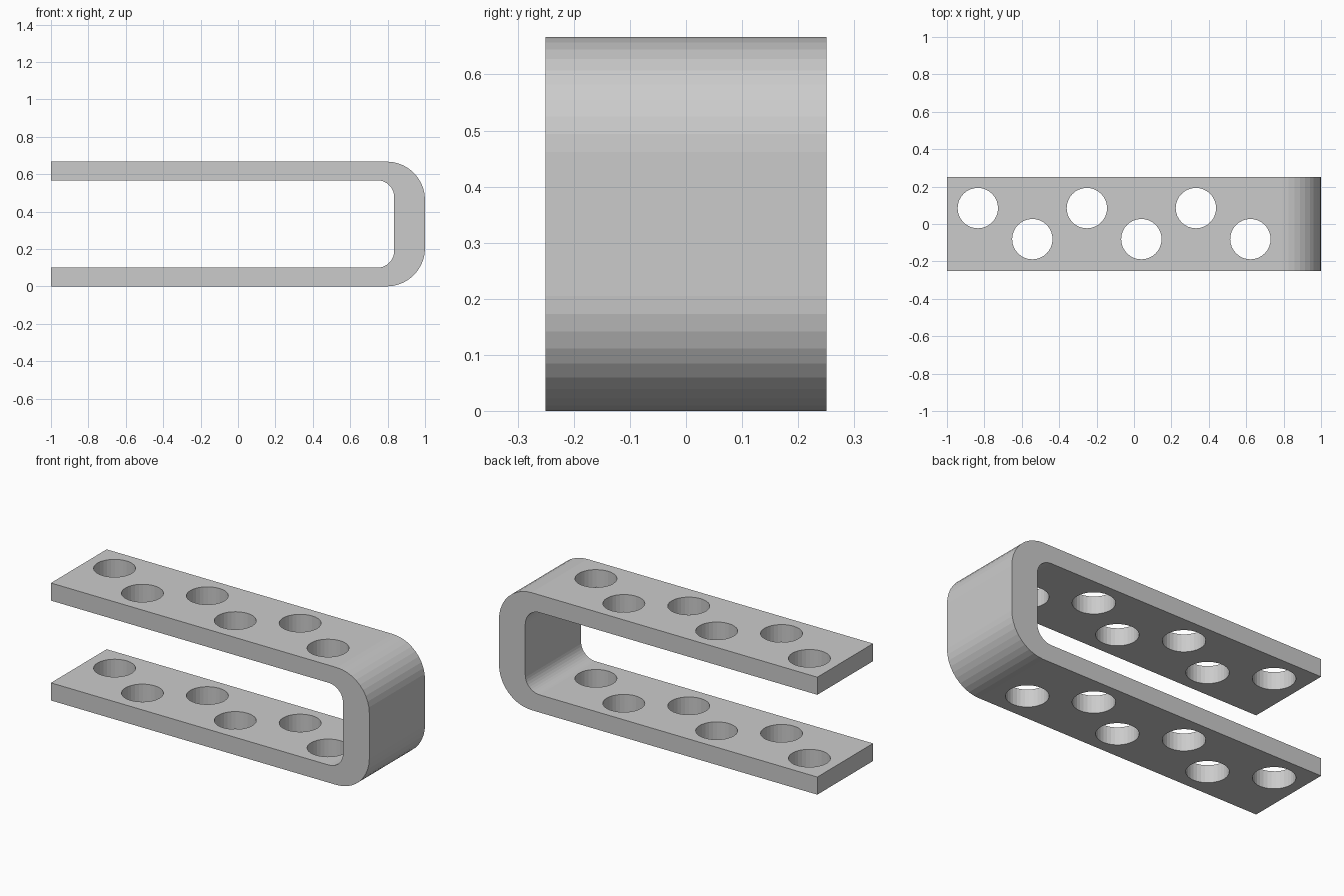
import bpy, bmesh
from math import sin, cos, pi
from mathutils import Matrix

if "Cube" in bpy.data.objects:
    bpy.data.objects.remove(bpy.data.objects["Cube"])

HEIGHT, THICK, HALF_DEPTH = 0.667, 0.1, 0.25
OUTER_R, INNER_R, INNER_X = 0.205, 0.09, 0.835
ARC_STEPS = 10


def make_object(name, bm):
    bmesh.ops.recalc_face_normals(bm, faces=bm.faces)
    mesh = bpy.data.meshes.new(name)
    bm.to_mesh(mesh)
    bm.free()
    obj = bpy.data.objects.new(name, mesh)
    bpy.context.collection.objects.link(obj)
    return obj


def bend(x_max, z_low, z_high, r):
    """Two rounded corners at the closed end, from bottom to top."""
    pts = []
    for cz, start in ((z_low + r, -pi / 2), (z_high - r, 0)):
        for i in range(ARC_STEPS + 1):
            a = start + pi / 2 * i / ARC_STEPS
            pts.append((x_max - r + r * cos(a), cz + r * sin(a)))
    return pts


# U-shaped bracket: side profile extruded through its depth
outer = [(-1, 0)] + bend(1, 0, HEIGHT, OUTER_R) + [(-1, HEIGHT)]
inner = [(-1, THICK)] + bend(INNER_X, THICK, HEIGHT - THICK, INNER_R) + [(-1, HEIGHT - THICK)]
bm = bmesh.new()
face = bm.faces.new([bm.verts.new((x, -HALF_DEPTH, z)) for x, z in outer + inner[::-1]])
extruded = bmesh.ops.extrude_face_region(bm, geom=[face])["geom"]
bmesh.ops.translate(bm, vec=(0, 2 * HALF_DEPTH, 0),
                    verts=[v for v in extruded if isinstance(v, bmesh.types.BMVert)])
bracket = make_object("bracket", bm)

# Staggered holes passing through both arms
bm = bmesh.new()
for i in range(6):
    x, y = -0.835 + 0.2915 * i, (0.085, -0.081)[i % 2]
    bmesh.ops.create_cone(bm, cap_ends=True, segments=32, radius1=0.108, radius2=0.108,
                          depth=1, matrix=Matrix.Translation((x, y, HEIGHT / 2)))
cutter = make_object("hole_cutter", bm)
cutter.hide_render = True

cut = bracket.modifiers.new("holes", 'BOOLEAN')
cut.operation = 'DIFFERENCE'
cut.solver = 'EXACT'
cut.object = cutter
bpy.context.view_layer.objects.active = bracket
bracket.select_set(True)
bpy.ops.object.modifier_apply(modifier=cut.name)
bpy.data.objects.remove(cutter)
